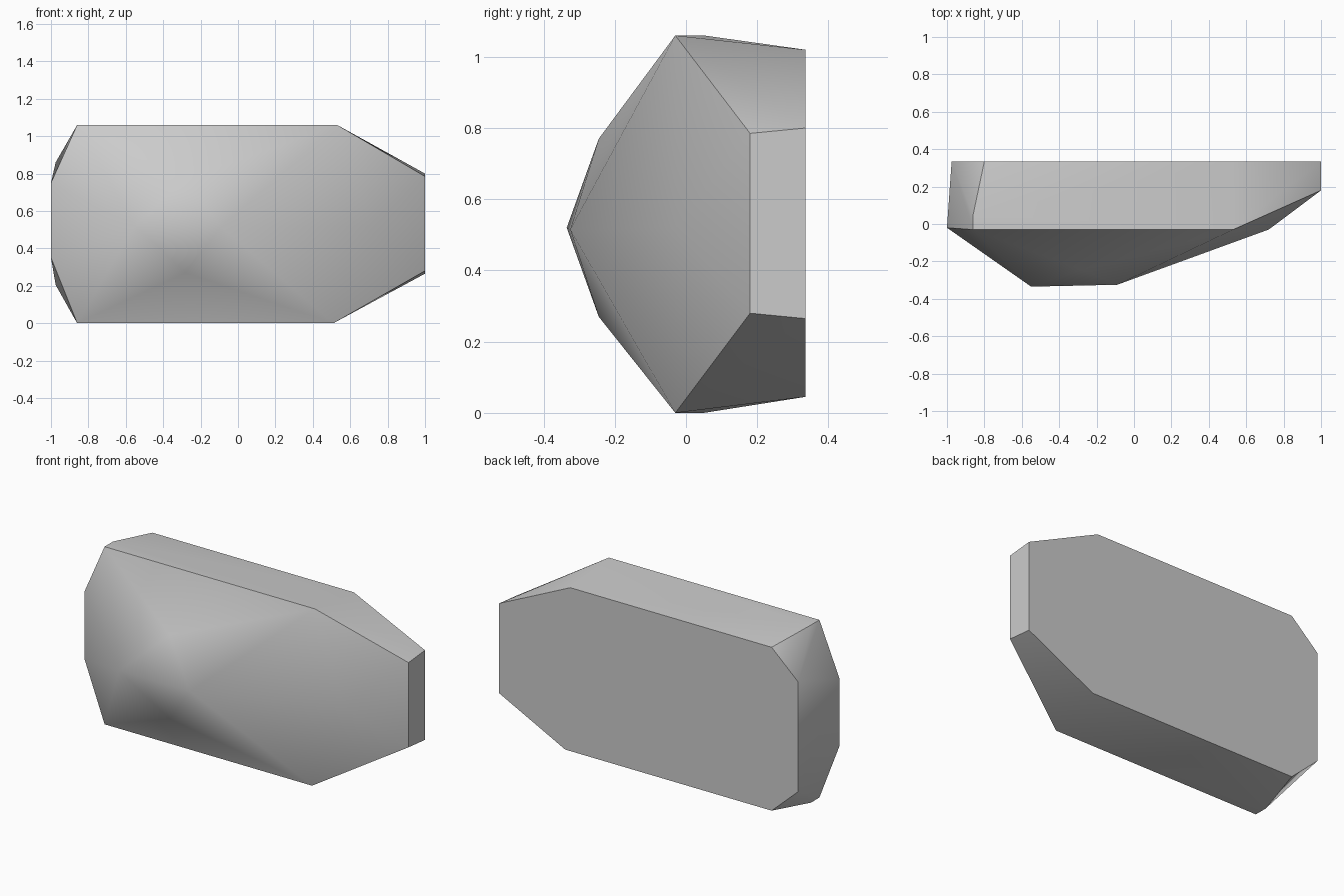
import bpy
import bmesh
import math

cube = bpy.data.objects.get("Cube")
if cube:
    bpy.data.objects.remove(cube, do_unlink=True)

# Stone material
stone = bpy.data.materials.new("grey stone")
stone.use_nodes = True
colour = (0.6, 0.6, 0.6, 1.0)
stone.diffuse_color = colour
bsdf = next(n for n in stone.node_tree.nodes if n.type == 'BSDF_PRINCIPLED')
bsdf.inputs["Base Color"].default_value = colour
bsdf.inputs["Roughness"].default_value = 0.9

# Outline of the flat back, at the rearmost plane (x, z)
BACK_Y = 0.335
back = [(1, 0.8), (0.53, 1.02), (-0.8, 1.02), (-0.975, 0.86),
        (-0.975, 0.205), (-0.8, 0.045), (0.563, 0.045), (1, 0.265)]

# Widest ring of corners, around the middle
ring = [(-1, -0.02, 0.75), (-1, -0.02, 0.35),
        (-0.86, -0.03, 1.06), (-0.86, -0.03, 0),
        (-0.86, 0.05, 1.06), (-0.86, 0.05, 0),
        (0.53, -0.03, 1.06), (0.51, -0.03, 0),
        (1, 0.18, 0.785), (1, 0.18, 0.28)]

# Front ridge, and the slight bulge in each large front facet
ridge = [(-0.55, -0.335, 0.52), (-0.09, -0.325, 0.515)]
bulges = [(-0.28, -0.245, 0.77), (-0.28, -0.245, 0.27), (0.72, -0.03, 0.52)]

# Wrap the corners into one faceted boulder
bm = bmesh.new()
for p in [(x, BACK_Y, z) for x, z in back] + ring + ridge + bulges:
    bm.verts.new(p)
hull = bmesh.ops.convex_hull(bm, input=bm.verts[:])
loose = [v for v in bm.verts if not v.link_faces]
if loose:
    bmesh.ops.delete(bm, geom=loose, context='VERTS')
bmesh.ops.dissolve_limit(bm, angle_limit=math.radians(1),
                         verts=bm.verts[:], edges=bm.edges[:])
bmesh.ops.recalc_face_normals(bm, faces=bm.faces[:])

mesh = bpy.data.meshes.new("boulder")
bm.to_mesh(mesh)
bm.free()
mesh.materials.append(stone)
boulder = bpy.data.objects.new("boulder", mesh)
bpy.context.collection.objects.link(boulder)

# Soft front facets with crisp outer edges
bpy.ops.object.select_all(action='DESELECT')
boulder.select_set(True)
bpy.context.view_layer.objects.active = boulder
bpy.ops.object.shade_smooth_by_angle(angle=math.radians(40))
